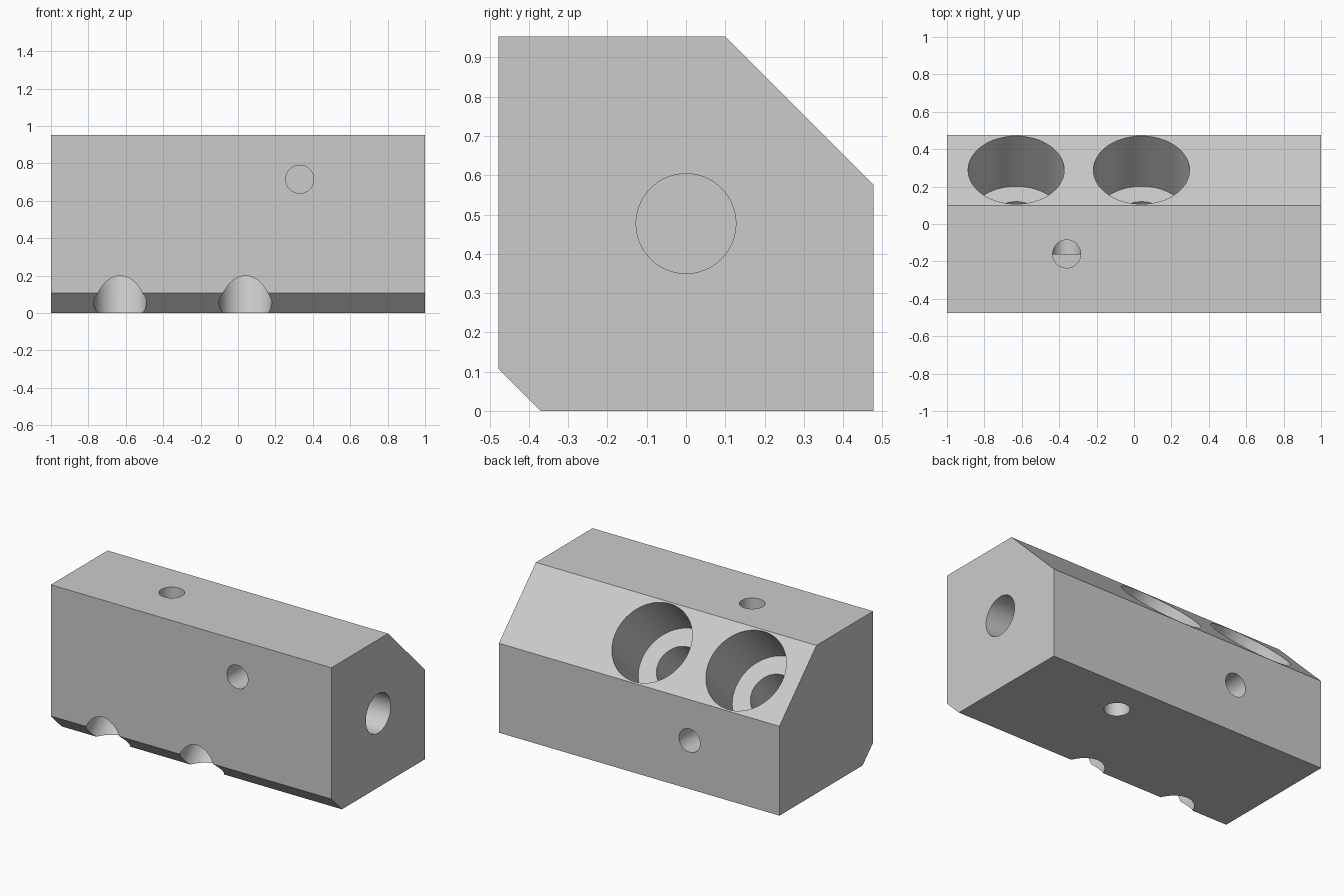
import bpy
import bmesh
from math import radians, sqrt
from mathutils import Vector

cube = bpy.data.objects.get("Cube")
if cube:
    bpy.data.objects.remove(cube)

grey = bpy.data.materials.new("light grey")
grey.use_nodes = True
colour = (0.6, 0.6, 0.6, 1)
grey.diffuse_color = colour
grey.node_tree.nodes["Principled BSDF"].inputs["Base Color"].default_value = colour


def add_object(name, bm):
    bmesh.ops.recalc_face_normals(bm, faces=bm.faces)
    mesh = bpy.data.meshes.new(name)
    bm.to_mesh(mesh)
    bm.free()
    mesh.materials.append(grey)
    obj = bpy.data.objects.new(name, mesh)
    bpy.context.collection.objects.link(obj)
    return obj


# Block: chamfered side profile extruded along its length
H = 0.477
profile = [(-H, 0.107), (-0.37, 0), (H, 0), (H, 0.576), (0.1, 0.953), (-H, 0.953)]
bm = bmesh.new()
end = bm.faces.new([bm.verts.new((-1, y, z)) for y, z in profile])
extruded = bmesh.ops.extrude_face_region(bm, geom=[end])["geom"]
bmesh.ops.translate(bm, vec=(2, 0, 0),
                    verts=[v for v in extruded if isinstance(v, bmesh.types.BMVert)])
block = add_object("mounting_block", bm)


def drill(mouth, direction, radius, depth, overshoot=0.1):
    """Cut a flat-ended hole going inward from a point on the surface."""
    d = Vector(direction).normalized()
    bm = bmesh.new()
    bmesh.ops.create_cone(bm, cap_ends=True, segments=64, radius1=radius,
                          radius2=radius, depth=depth + overshoot)
    cutter = add_object("hole_cutter", bm)
    cutter.rotation_mode = "QUATERNION"
    cutter.rotation_quaternion = d.to_track_quat("Z", "Y")
    cutter.location = Vector(mouth) + d * (depth - overshoot) / 2
    cutter.hide_render = True
    mod = block.modifiers.new("hole", "BOOLEAN")
    mod.operation = "DIFFERENCE"
    mod.solver = "EXACT"
    mod.object = cutter
    bpy.context.view_layer.objects.active = block
    bpy.ops.object.modifier_apply(modifier=mod.name)
    bpy.data.objects.remove(cutter)


# Two counterbored bolt holes through opposite chamfers
for x in (-0.63, 0.04):
    mouth = (x, 0.2885, 0.7645)
    drill(mouth, (0, -1, -1), 0.257, 0.38)
    drill(mouth, (0, -1, -1), 0.141, 0.8 * sqrt(2), 0)

# Top port meeting the back port at a right angle
drill((-0.36, -0.16, 0.953), (0, 0, -1), 0.075, 0.64)
drill((-0.36, H, 0.313), (0, -1, 0), 0.075, H + 0.16)

# Blind ports in the end, front and base
drill((1, 0, H), (-1, 0, 0), 0.127, 0.5)
drill((0.33, -H, 0.715), (0, 1, 0), 0.075, 0.4)
drill((0.33, 0.24, 0), (0, 0, 1), 0.075, 0.4)

# Smooth bores with crisp rims
bpy.ops.object.select_all(action="DESELECT")
block.select_set(True)
bpy.context.view_layer.objects.active = block
bpy.ops.object.shade_smooth_by_angle(angle=radians(30))
